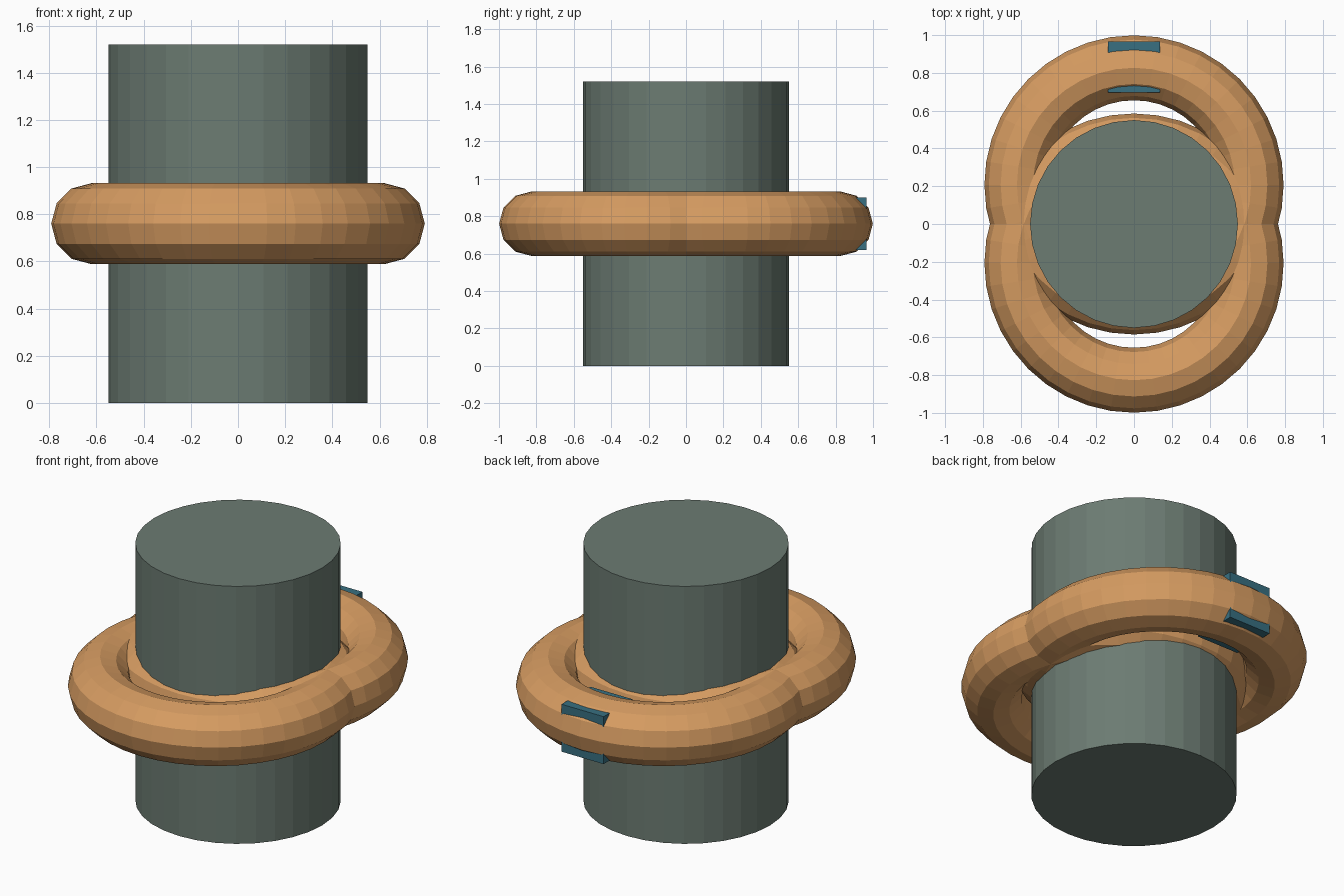
import bpy

if "Cube" in bpy.data.objects:
    bpy.data.objects.remove(bpy.data.objects["Cube"])

def material(name, rgb):
    m = bpy.data.materials.new(name)
    m.diffuse_color = (*rgb, 1)
    m.use_nodes = True
    m.node_tree.nodes["Principled BSDF"].inputs["Base Color"].default_value = m.diffuse_color
    return m

def finish(name, mat):
    ob = bpy.context.object
    ob.name = name
    ob.data.materials.append(mat)
    return ob

post_mat = material("grey_green", (0.15, 0.20, 0.17))
ring_mat = material("tan", (0.67, 0.33, 0.12))
clip_mat = material("teal", (0.04, 0.16, 0.22))

MID = 0.76      # height of the ring plane
OFFSET = 0.207  # ring centres either side of the post

# Upright post
bpy.ops.mesh.primitive_cylinder_add(vertices=32, radius=0.55, depth=1.52,
                                    location=(0, 0, MID))
finish("post", post_mat)

# Two overlapping rings around the post
for name, side in (("front_ring", -1), ("back_ring", 1)):
    bpy.ops.mesh.primitive_torus_add(major_radius=0.62, minor_radius=0.172,
                                     major_segments=40, minor_segments=12,
                                     location=(0, side * OFFSET, MID))
    finish(name, ring_mat)

# Square clasp block embedded in the back ring, only its edges show
bpy.ops.mesh.primitive_cube_add(size=1, location=(0, 0.83, MID))
clasp = finish("clasp", clip_mat)
clasp.scale = (0.275, 0.27, 0.28)
